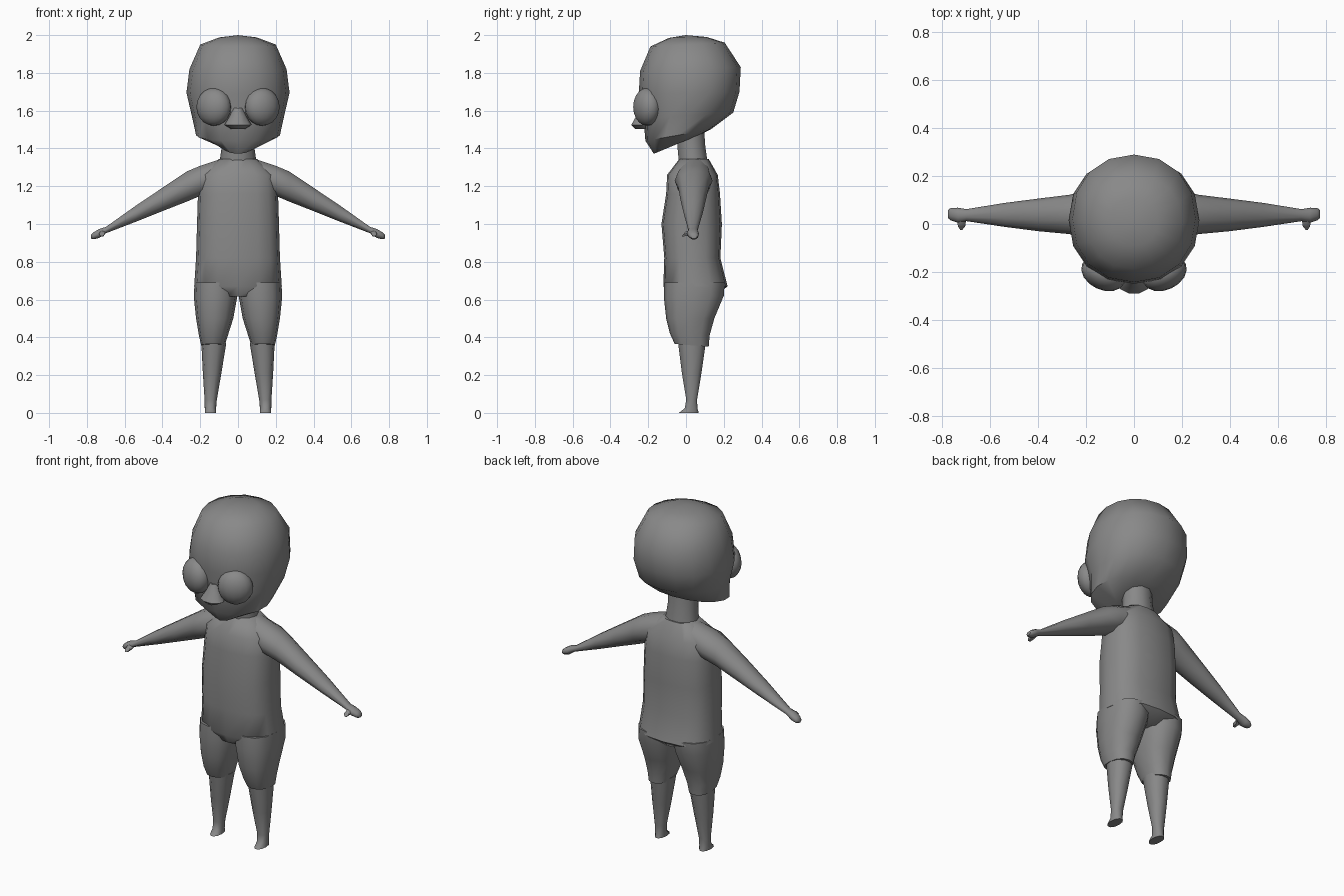
import bpy, bmesh, math
from mathutils import Vector, Matrix

if "Cube" in bpy.data.objects:
    bpy.data.objects.remove(bpy.data.objects["Cube"])

grey = bpy.data.materials.new("plain_grey")
grey.diffuse_color = (0.25, 0.25, 0.25, 1)
grey.use_nodes = True
grey.node_tree.nodes["Principled BSDF"].inputs["Base Color"].default_value = grey.diffuse_color


def finish(bm, name, mirror=False, angle=50):
    bmesh.ops.recalc_face_normals(bm, faces=bm.faces)
    me = bpy.data.meshes.new(name)
    bm.to_mesh(me)
    bm.free()
    me.materials.append(grey)
    ob = bpy.data.objects.new(name, me)
    bpy.context.collection.objects.link(ob)
    if mirror:
        m = ob.modifiers.new("mirror", 'MIRROR')
        m.use_clip = False
        m.use_mirror_merge = False
    bpy.ops.object.select_all(action='DESELECT')
    ob.select_set(True)
    bpy.context.view_layer.objects.active = ob
    bpy.ops.object.shade_smooth_by_angle(angle=math.radians(angle))
    return ob


def unit_ring(n, p):
    """Superellipse points in the range -1..1."""
    pts = []
    for i in range(n):
        a = 2 * math.pi * i / n
        c, s = math.cos(a), math.sin(a)
        pts.append((math.copysign(abs(c) ** (2 / p), c),
                    math.copysign(abs(s) ** (2 / p), s)))
    return pts


def skin(rings, name, mirror, tip=None, angle=50):
    bm = bmesh.new()
    vr = [[bm.verts.new(p) for p in r] for r in rings]
    n = len(vr[0])
    for a, b in zip(vr, vr[1:]):
        for i in range(n):
            j = (i + 1) % n
            bm.faces.new((a[i], a[j], b[j], b[i]))
    bm.faces.new(vr[0])
    if tip:
        t = bm.verts.new(tip)
        for i in range(n):
            bm.faces.new((vr[-1][i], vr[-1][(i + 1) % n], t))
    else:
        bm.faces.new(vr[-1])
    return finish(bm, name, mirror, angle)


def upright(name, rows, n=12, p=2, mirror=False, tip=None, angle=50):
    """Rows: x0, x1, y front, y back, z front, z back."""
    rings = []
    for x0, x1, yf, yb, zf, zb in rows:
        rings.append([Vector(((x0 + x1) / 2 + u * (x1 - x0) / 2,
                              (yf + yb) / 2 + v * (yb - yf) / 2,
                              (zf + zb) / 2 + v * (zb - zf) / 2))
                      for u, v in unit_ring(n, p)])
    return skin(rings, name, mirror, tip, angle)


def sideways(name, rows, n=10, p=2):
    """Rows: x, y front, y back, z bottom, z top."""
    rings = []
    for x, yf, yb, z0, z1 in rows:
        rings.append([Vector((x, (yf + yb) / 2 + u * (yb - yf) / 2,
                              (z0 + z1) / 2 + v * (z1 - z0) / 2))
                      for u, v in unit_ring(n, p)])
    return skin(rings, name, True)


def centred(rows):
    return [(-w, w, yf, yb, zf, zb) for w, yf, yb, zf, zb in rows]


# head, with a sloping jaw underside
upright("head", centred([
    (.09, -.17, .09, 1.372, 1.48),
    (.222, -.215, .13, 1.44, 1.50),
    (.245, -.225, .25, 1.56, 1.59),
    (.273, -.25, .283, 1.69, 1.70),
    (.257, -.243, .29, 1.81, 1.83),
    (.20, -.188, .205, 1.94, 1.96),
    (.10, -.09, .11, 1.985, 1.99)]),
    n=16, p=2.15, tip=(0, 0, 2.0))

# neck
upright("neck", centred([
    (.10, -.04, .12, 1.31, 1.31),
    (.085, -.05, .105, 1.42, 1.42),
    (.085, -.05, .10, 1.46, 1.50)]), n=10)

# torso down to the crotch
upright("torso", centred([
    (.13, -.09, .15, .615, .615),
    (.232, -.12, .22, .67, .67),
    (.222, -.115, .182, .82, .82),
    (.217, -.13, .19, 1.0, 1.0),
    (.212, -.105, .18, 1.16, 1.16),
    (.20, -.10, .168, 1.26, 1.26),
    (.10, -.035, .12, 1.345, 1.345)]), n=16, p=2.6)

# shorts legs
upright("shorts_legs", [
    (.07, .195, -.06, .12, .365, .35),
    (.052, .208, -.085, .125, .42, .41),
    (.025, .222, -.105, .15, .50, .50),
    (.004, .234, -.117, .20, .61, .62),
    (.0, .230, -.115, .205, .69, .69)], n=12, p=2.4, mirror=True)

# lower legs ending in tiny feet
upright("lower_legs", [
    (.116, .175, -.04, .07, 0, 0),
    (.116, .176, -.008, .062, .025, .025),
    (.112, .177, .0, .06, .07, .07),
    (.088, .186, -.024, .084, .21, .21),
    (.062, .194, -.045, .108, .37, .37)], n=10, p=2.2, mirror=True)

# arms and mitten hands
sideways("arms", [
    (.08, -.03, .13, 1.18, 1.352),
    (.20, -.06, .14, 1.145, 1.312),
    (.27, -.042, .122, 1.115, 1.283),
    (.40, -.03, .106, 1.065, 1.195),
    (.54, -.012, .088, 1.01, 1.10),
    (.70, .012, .062, .95, .985),
    (.735, .005, .068, .925, .975),
    (.765, .015, .067, .918, .957),
    (.777, .025, .058, .922, .945)])

# thumbs
upright("thumbs", [
    (.712, .73, -.025, -.012, .935, .945),
    (.705, .735, -.02, .0, .932, .962),
    (.70, .74, .01, .04, .935, .972)], n=6, mirror=True)

# domed glasses lenses turned outward
bm = bmesh.new()
bmesh.ops.create_uvsphere(
    bm, u_segments=16, v_segments=10, radius=1,
    matrix=Matrix.Translation((.128, -.207, 1.62))
    @ Matrix.Rotation(math.radians(25), 4, 'Z')
    @ Matrix.Diagonal((.097, .068, .1, 1)))
finish(bm, "glasses_lenses", mirror=True)

# nose
upright("nose", centred([
    (.035, -.27, -.19, 1.502, 1.502),
    (.072, -.292, -.19, 1.525, 1.525),
    (.045, -.266, -.19, 1.57, 1.57),
    (.024, -.245, -.19, 1.615, 1.615)]), n=10)
